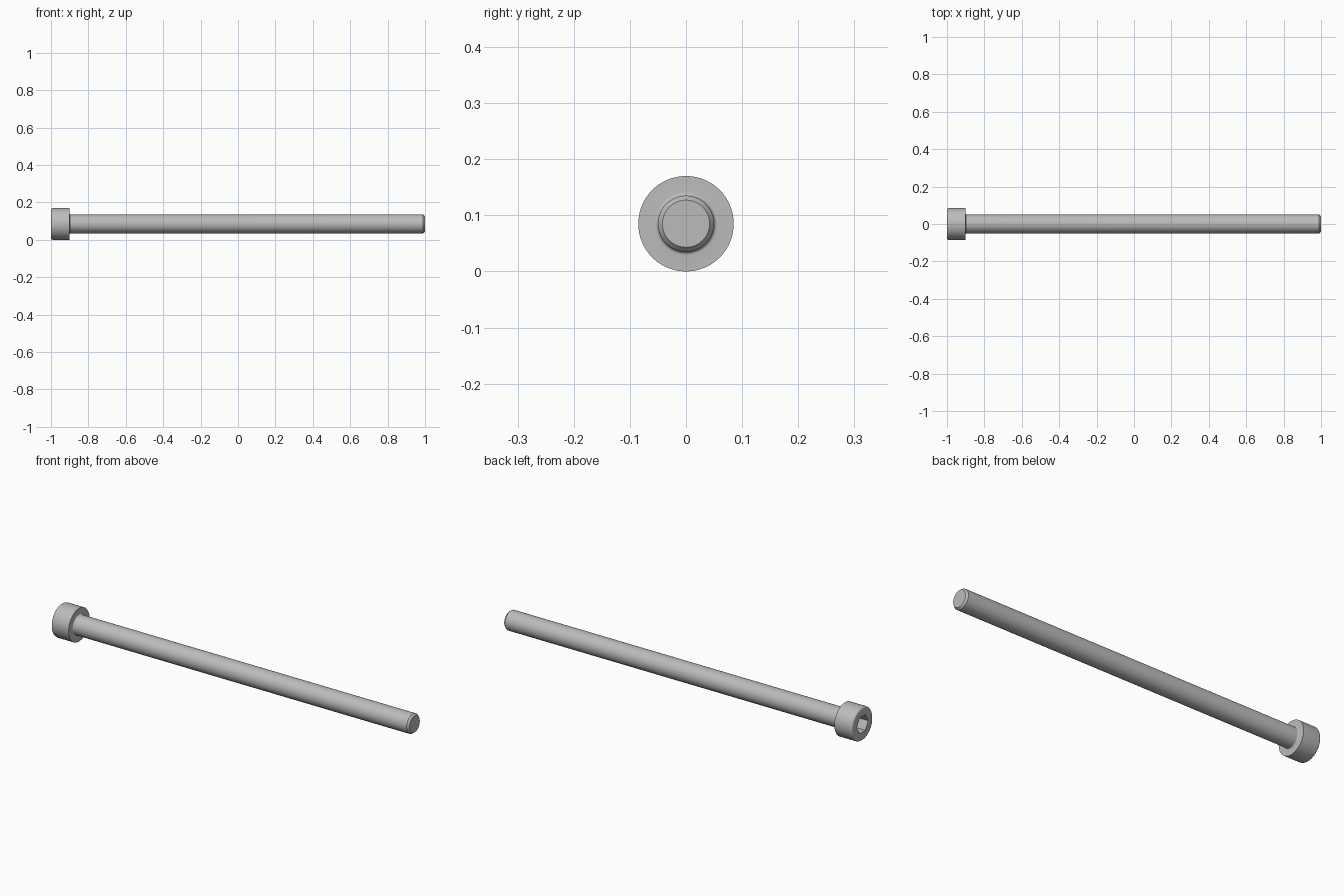
import bpy
import bmesh
from math import cos, sin, pi, radians

cube = bpy.data.objects.get("Cube")
if cube:
    bpy.data.objects.remove(cube, do_unlink=True)

SEGMENTS = 96
HEAD_R, SHAFT_R, TIP_R = 0.085, 0.05, 0.042
HEAD_X, SOCKET_X = -0.9, -0.95
APOTHEM = 0.04          # half the socket's width across flats
ROUND, FILLET = 0.01, 0.006

steel = bpy.data.materials.new("steel grey")
steel.use_nodes = True
steel.diffuse_color = (0.5, 0.5, 0.5, 1)
steel.node_tree.nodes["Principled BSDF"].inputs["Base Color"].default_value = (0.5, 0.5, 0.5, 1)


def arc(cx, cr, radius, start, end, steps=6):
    """Profile points (x, radius) along an arc, angles in degrees."""
    angles = [radians(start + (end - start) * i / steps) for i in range(steps + 1)]
    return [(cx + radius * cos(a), cr + radius * sin(a)) for a in angles]


def hexagon(angle):
    """Distance from the axis to the hexagonal socket wall."""
    return APOTHEM / cos(angle % (pi / 3) - pi / 6)


# Profile along the axis: socket, rounded head, fillet, shank, chamfered tip
profile = [(SOCKET_X, None), (-1, None)]
profile += arc(-1 + ROUND, HEAD_R - ROUND, ROUND, 180, 90)
profile += [(HEAD_X, HEAD_R)]
profile += arc(HEAD_X + FILLET, SHAFT_R + FILLET, FILLET, 180, 270)
profile += [(0.99, SHAFT_R), (1, TIP_R)]

# Spin the profile around the x axis; radius None follows the hexagon
bm = bmesh.new()
rings = []
for x, radius in profile:
    ring = []
    for i in range(SEGMENTS):
        a = 2 * pi * i / SEGMENTS
        r = hexagon(a) if radius is None else radius
        ring.append(bm.verts.new((x, r * cos(a), HEAD_R + r * sin(a))))
    rings.append(ring)
for a, b in zip(rings, rings[1:]):
    for i in range(SEGMENTS):
        j = (i + 1) % SEGMENTS
        bm.faces.new((a[i], b[i], b[j], a[j]))
# Socket floor and tip face
bm.faces.new(rings[0])
bm.faces.new(rings[-1])
bmesh.ops.recalc_face_normals(bm, faces=bm.faces)

mesh = bpy.data.meshes.new("socket_head_screw")
bm.to_mesh(mesh)
bm.free()
mesh.materials.append(steel)
screw = bpy.data.objects.new("socket_head_screw", mesh)
bpy.context.collection.objects.link(screw)

bpy.ops.object.select_all(action="DESELECT")
screw.select_set(True)
bpy.context.view_layer.objects.active = screw
bpy.ops.object.shade_smooth_by_angle(angle=radians(25))
